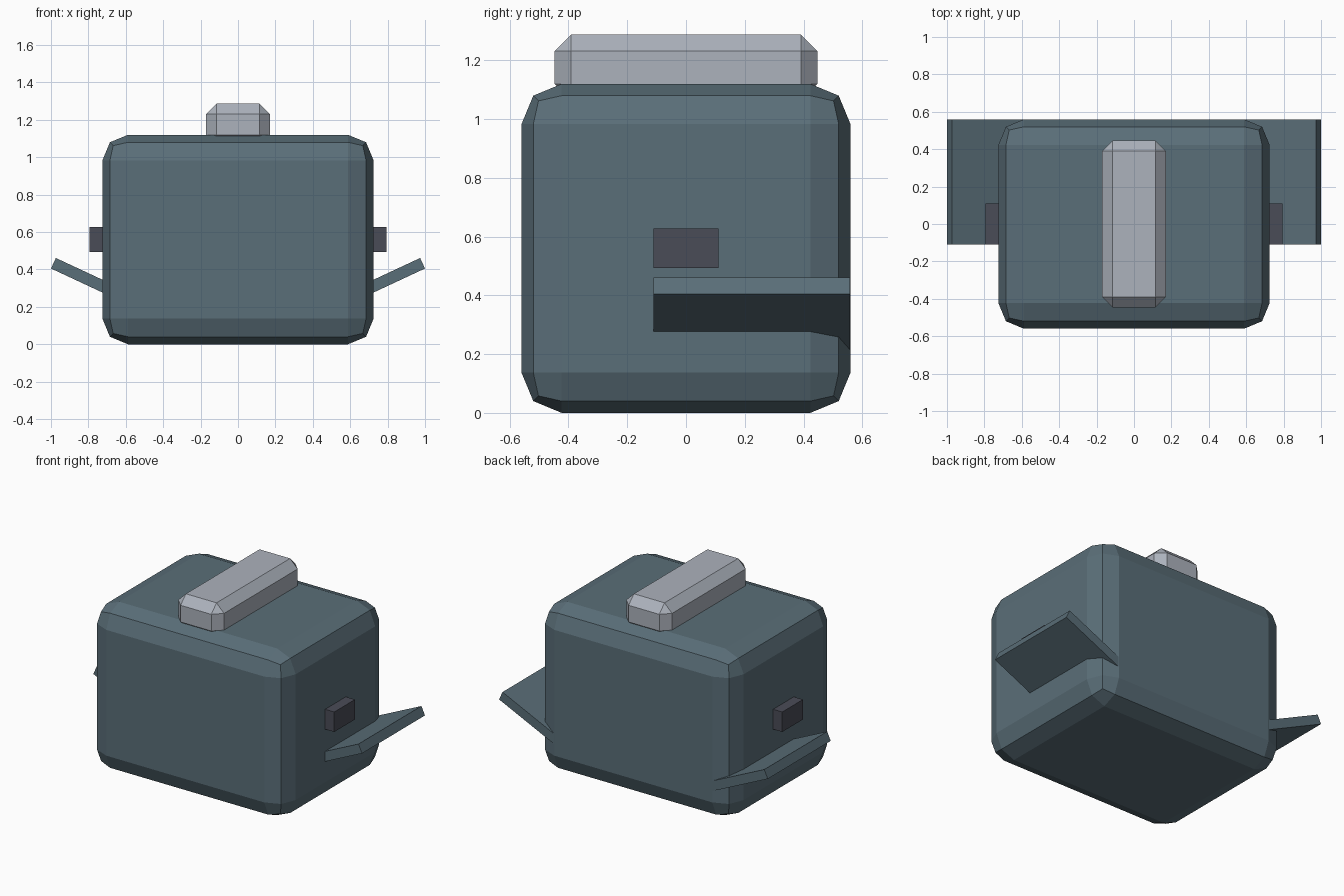
import bpy
import math
from mathutils import Vector, Euler

if "Cube" in bpy.data.objects:
    bpy.data.objects.remove(bpy.data.objects["Cube"])


def material(name, rgb):
    """Flat colour given as 0-255 sRGB, stored linear."""
    m = bpy.data.materials.new(name)
    lin = [((c / 255 + 0.055) / 1.055) ** 2.4 for c in rgb]
    m.diffuse_color = (*lin, 1)
    m.use_nodes = True
    m.node_tree.nodes["Principled BSDF"].inputs["Base Color"].default_value = m.diffuse_color
    return m


def box(name, size, centre, mat, bevel=0, segments=1, tilt=0):
    """Box with optional bevelled edges, tilted about the y axis."""
    bpy.ops.mesh.primitive_cube_add(size=1)
    ob = bpy.context.object
    ob.name = name
    for v in ob.data.vertices:
        v.co = Vector(a * b for a, b in zip(v.co, size))
    ob.location = centre
    ob.rotation_euler = Euler((0, tilt, 0))
    ob.data.materials.append(mat)
    if bevel:
        mod = ob.modifiers.new("bevel", 'BEVEL')
        mod.width = bevel
        mod.segments = segments
    return ob


slate = material("slate_blue", (90, 110, 120))
silver = material("light_grey", (172, 178, 188))
charcoal = material("charcoal", (74, 76, 87))

# Rounded main body
box("body", (1.45, 1.12, 1.12), (0, 0, 0.56), slate, 0.137, 2)

# Chamfered bar on top, sunk slightly into the body
box("top_bar", (0.34, 0.894, 0.224), (0, 0, 1.176), silver, 0.056)

# Side knobs and upswept side fins
angle = math.radians(25)
length, thick = 0.5, 0.062
along = Vector((math.cos(angle), 0, math.sin(angle)))
up = Vector((-math.sin(angle), 0, math.cos(angle)))
for side, label in ((1, "right"), (-1, "left")):
    box(label + "_knob", (0.2, 0.22, 0.134), (side * 0.693, 0, 0.561), charcoal)
    c = Vector((1.0, 0.2245, 0.405)) - along * length / 2 + up * thick / 2
    c.x *= side
    box(label + "_fin", (length, 0.669, thick), c, slate, tilt=-side * angle)
